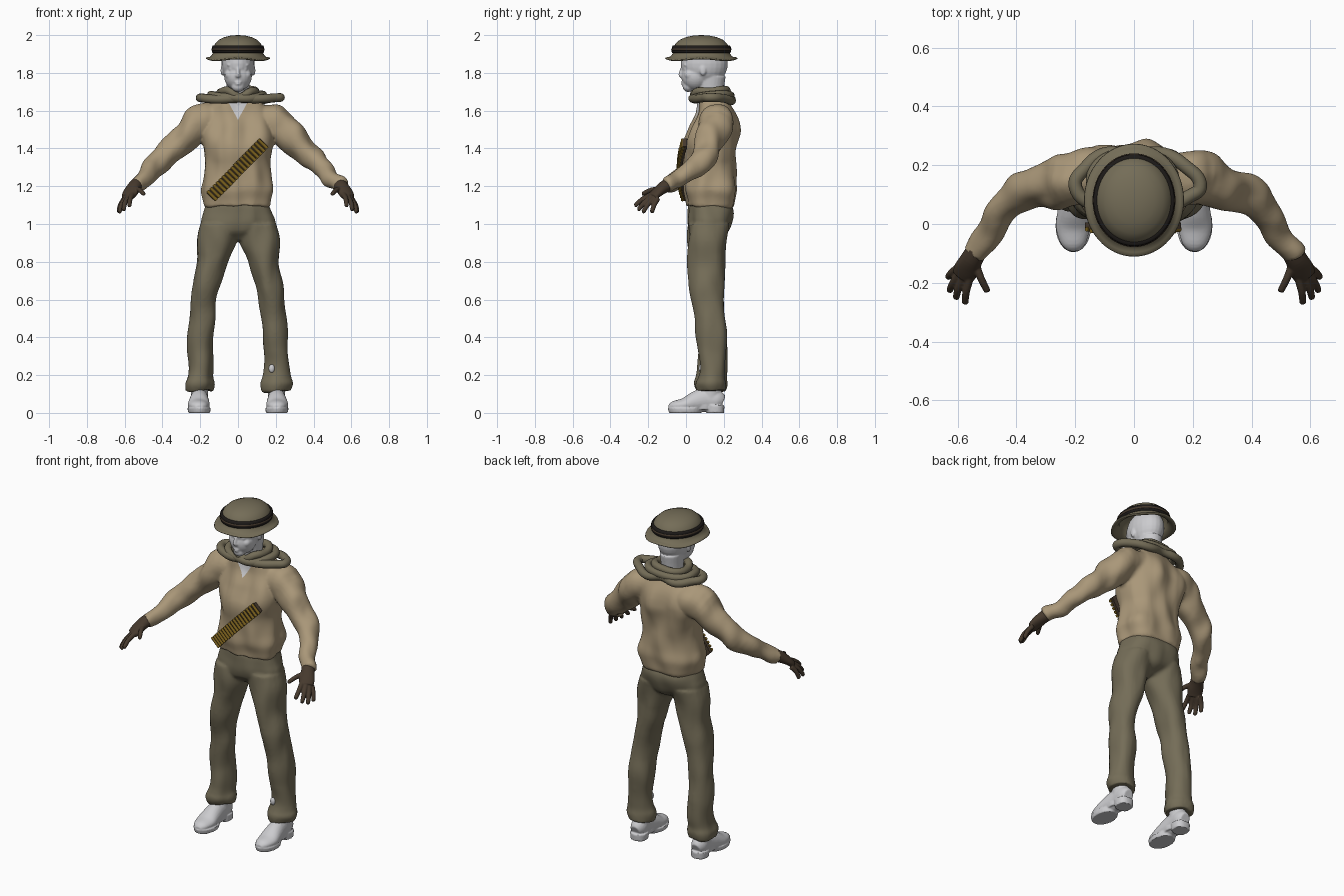
import bpy, bmesh, math
from mathutils import Vector, Matrix, noise

cube = bpy.data.objects.get("Cube")
if cube:
    bpy.data.objects.remove(cube)


def material(name, *rgb):
    m = bpy.data.materials.new(name)
    m.use_nodes = True
    m.diffuse_color = (*rgb, 1)
    m.node_tree.nodes["Principled BSDF"].inputs["Base Color"].default_value = (*rgb, 1)
    return m


TAN = material("tan cloth", .40, .31, .19)
OLIVE = material("olive cloth", .175, .152, .096)
GLOVE = material("dark brown leather", .062, .042, .027)
PALE = material("pale grey", .6, .6, .62)
BLACK = material("black band", .012, .01, .009)
BRASS = material("brass", .2, .12, .013)


def make(name, bm, mat):
    bmesh.ops.recalc_face_normals(bm, faces=bm.faces)
    me = bpy.data.meshes.new(name)
    bm.to_mesh(me)
    bm.free()
    ob = bpy.data.objects.new(name, me)
    bpy.context.collection.objects.link(ob)
    me.materials.append(mat)
    me.shade_smooth()
    return ob


def fuse(name, bm, mat, voxel, smooth=4, folds=0, freq=(11, 11, 6)):
    """Melt overlapping solids into one skin, then press soft folds into it."""
    ob = make(name, bm, mat)
    r = ob.modifiers.new("melt", 'REMESH')
    r.mode, r.voxel_size, r.use_smooth_shade = 'VOXEL', voxel, True
    s = ob.modifiers.new("soften", 'SMOOTH')
    s.factor, s.iterations = .5, smooth
    dg = bpy.context.evaluated_depsgraph_get()
    me = bpy.data.meshes.new_from_object(ob.evaluated_get(dg))
    ob.modifiers.clear()
    ob.data = me
    if not me.materials:
        me.materials.append(mat)
    if folds:
        shifts = [v.normal * folds * noise.noise([c * f for c, f in zip(v.co, freq)])
                  for v in me.vertices]
        for v, d in zip(me.vertices, shifts):
            v.co += d
    me.shade_smooth()
    return ob


def spline(st, steps):
    """Catmull-Rom through rows of numbers."""
    out = []
    for i in range(len(st) - 1):
        a, b, c, d = st[max(i - 1, 0)], st[i], st[i + 1], st[min(i + 2, len(st) - 1)]
        for k in range(steps):
            t = k / steps
            out.append([q + .5 * t * (r - p + t * (2*p - 5*q + 4*r - s + t * (3*(q - r) + s - p)))
                        for p, q, r, s in zip(a, b, c, d)])
    return out + [list(st[-1])]


def tube(bm, stations, side=1, flat=False, n=24, power=2, steps=4):
    """Closed tube through rows of x, y, z, radius a, radius b."""
    rows = spline(stations, steps)
    pts = [Vector((r[0] * side, r[1], r[2])) for r in rows]
    rings = []
    for i, (p, r) in enumerate(zip(pts, rows)):
        t = pts[min(i + 1, len(pts) - 1)] - pts[max(i - 1, 0)]
        m = Matrix() if flat else t.to_track_quat('Z', 'Y').to_matrix().to_4x4()
        ring = []
        for k in range(n):
            a = math.tau * k / n
            c, s = (math.copysign(abs(f(a)) ** (2 / power), f(a)) for f in (math.cos, math.sin))
            ring.append(bm.verts.new(p + m @ Vector((r[3] * c, r[4] * s, 0))))
        rings.append(ring)
    for lo, hi in zip(rings, rings[1:]):
        for k in range(n):
            bm.faces.new((lo[k], lo[k - 1], hi[k - 1], hi[k]))
    bm.faces.new(rings[0])
    bm.faces.new(rings[-1][::-1])


def ball(bm, at, size):
    bmesh.ops.create_uvsphere(bm, u_segments=24, v_segments=16, radius=1,
                              matrix=Matrix.LocRotScale(Vector(at), None, Vector(size)))


def lathe(name, profile, mat, wave=0):
    """Oval turned shape around the hat's axis."""
    bm = bmesh.new()
    n = 64
    rings = [[bm.verts.new((r * math.sin(math.tau * k / n), .081 + 1.13 * r * math.cos(math.tau * k / n),
                            z + (wave * math.cos(4 * math.tau * k / n) if r > .15 else 0)))
              for k in range(n)] for r, z in profile]
    for lo, hi in zip(rings, rings[1:]):
        for k in range(n):
            bm.faces.new((lo[k], lo[k - 1], hi[k - 1], hi[k]))
    bmesh.ops.remove_doubles(bm, verts=bm.verts, dist=.0001)
    return make(name, bm, mat)


# Shirt: torso and both sleeves in one skin
bm = bmesh.new()
tube(bm, [(0, .122, 1.09, .172, .122), (0, .125, 1.13, .178, .128), (0, .127, 1.18, .19, .138),
          (0, .127, 1.24, .176, .136), (0, .127, 1.32, .173, .138), (0, .13, 1.42, .185, .142),
          (0, .148, 1.5, .19, .13), (0, .155, 1.58, .165, .105), (0, .145, 1.64, .13, .085),
          (0, .135, 1.69, .07, .06)], flat=True, n=40, power=2.4)
for s in (1, -1):
    tube(bm, [(.08, .165, 1.565, .075, .075), (.2, .158, 1.535, .094, .094), (.265, .138, 1.475, .083, .083),
              (.345, .115, 1.395, .069, .069), (.418, .075, 1.325, .06, .06), (.478, -.01, 1.258, .052, .052),
              (.525, -.075, 1.22, .044, .044), (.545, -.105, 1.203, .042, .042)], side=s)
shirt = fuse("shirt", bm, TAN, .009, 4, .02)

# Open neck: a clean V of skin on the chest
shirt.data.materials.append(PALE)
bm = bmesh.new()
bm.from_mesh(shirt.data)
for s in (1, -1):
    chest = [f for f in bm.faces if f.calc_center_median().y < .12 and f.calc_center_median().z > 1.53]
    geom = chest + list({e for f in chest for e in f.edges}) + list({v for f in chest for v in f.verts})
    bmesh.ops.bisect_plane(bm, geom=geom, plane_co=(0, 0, 1.552), plane_no=(s, 0, -.55))
for f in bm.faces:
    c = f.calc_center_median()
    f.material_index = int(c.y < .13 and abs(c.x) < (c.z - 1.552) * .55)
bm.to_mesh(shirt.data)
bm.free()

# Trousers: hips and both legs in one skin
bm = bmesh.new()
tube(bm, [(0, .115, .915, .02, .05), (0, .118, .95, .15, .095), (0, .122, 1, .196, .113),
          (0, .127, 1.06, .183, .12), (0, .122, 1.1, .166, .113), (0, .122, 1.13, .16, .1)],
     flat=True, n=40, power=2.2)
for s in (1, -1):
    tube(bm, [(.1, .12, 1, .1, .108), (.114, .113, .91, .103, .105), (.138, .11, .8, .08, .102),
              (.161, .112, .7, .075, .095), (.18, .114, .6, .071, .087), (.19, .13, .5, .069, .078),
              (.198, .14, .4, .067, .076), (.203, .142, .25, .065, .074), (.206, .136, .19, .069, .077),
              (.207, .134, .155, .08, .085), (.205, .138, .115, .074, .077)], side=s, flat=True)
fuse("trousers", bm, OLIVE, .009, 3, .016)

# Small bare patch at the left shin
bm = bmesh.new()
ball(bm, (.178, .079, .235), (.016, .012, .022))
make("shin_patch", bm, PALE)

for s, label in ((1, "left"), (-1, "right")):
    # Gloves: palm, four fingers and thumb
    bm = bmesh.new()
    tube(bm, [(.532, -.085, 1.213, .036, .036), (.552, -.12, 1.193, .038, .032),
              (.57, -.155, 1.165, .043, .025), (.583, -.178, 1.143, .038, .02)], side=s)
    for base, tip in (((.558, -.178, 1.158), (.576, -.272, 1.096)), ((.58, -.18, 1.145), (.607, -.254, 1.074)),
                      ((.595, -.17, 1.135), (.629, -.229, 1.062)), ((.6, -.15, 1.135), (.634, -.182, 1.062)),
                      ((.545, -.12, 1.188), (.498, -.232, 1.16))):
        a, b = Vector(base), Vector(tip)
        mid = a.lerp(b, .55) + Vector((.003, 0, .008))
        tube(bm, [(*a, .015, .015), (*mid, .013, .013), (*a.lerp(b, .93), .0115, .0115),
                  (*b, .007, .007)], side=s, n=12)
    fuse(label + "_glove", bm, GLOVE, .004, 1)

    # Shoes: upper, ankle, sole, heel and laces
    bm = bmesh.new()
    tube(bm, [(.205, -.09, .028, .02, .012), (.206, -.065, .036, .043, .026), (.208, -.01, .042, .058, .037),
              (.206, .05, .058, .053, .056), (.204, .11, .07, .046, .064), (.203, .165, .066, .045, .055),
              (.203, .195, .055, .03, .035)], side=s)
    tube(bm, [(.204, .13, .07, .045, .055), (.204, .135, .16, .048, .052)], side=s, flat=True)
    tube(bm, [(.206, -.005, 0, .058, .085), (.206, -.005, .025, .062, .092)], side=s, flat=True)
    tube(bm, [(.203, .155, 0, .047, .046), (.203, .155, .04, .05, .049)], side=s, flat=True, power=2.4)
    tube(bm, [(.204, .09, .018, .044, .06), (.204, .09, .04, .046, .06)], side=s, flat=True)
    for i in range(4):
        y, z = .015 + i * .02, .088 + i * .012
        tube(bm, [(.175, y, z - .012, .005, .005), (.206, y, z + .002, .005, .005),
                  (.235, y, z - .012, .005, .005)], side=s, n=8)
    fuse(label + "_shoe", bm, PALE, .005, 1)

# Head: skull, jaw, features and neck
bm = bmesh.new()
ball(bm, (0, .097, 1.85), (.088, .125, .118))
ball(bm, (0, .05, 1.785), (.074, .075, .08))
ball(bm, (0, .012, 1.727), (.034, .03, .028))
ball(bm, (0, -.008, 1.751), (.023, .018, .007))
ball(bm, (0, -.008, 1.741), (.02, .018, .007))
ball(bm, (0, -.022, 1.784), (.016, .016, .01))
tube(bm, [(0, -.01, 1.84, .01, .012), (0, -.022, 1.81, .01, .013), (0, -.03, 1.786, .011, .012)], n=12)
for s in (1, -1):
    ball(bm, (s * .034, .002, 1.842), (.026, .016, .01))
    ball(bm, (s * .034, -.001, 1.82), (.016, .012, .008))
    ball(bm, (s * .04, .02, 1.79), (.03, .03, .028))
    ball(bm, (s * .084, .09, 1.813), (.008, .017, .028))
tube(bm, [(0, .135, 1.6, .07, .065), (0, .13, 1.68, .058, .066), (0, .13, 1.78, .066, .08)], flat=True)
fuse("head", bm, PALE, .005, 4)

# Hat: hollow crown with flared brim, and a band
lathe("hat", [(0, 2), (.035, 1.998), (.07, 1.99), (.1, 1.976), (.121, 1.955), (.131, 1.93), (.133, 1.905),
              (.138, 1.896), (.146, 1.886), (.157, 1.879), (.168, 1.876), (.17, 1.871), (.165, 1.867),
              (.152, 1.87), (.136, 1.882), (.126, 1.9), (.122, 1.93), (.09, 1.97), (0, 1.985)], OLIVE, .005)
lathe("hat_band", [(.126, 1.944), (.134, 1.944), (.138, 1.938), (.139, 1.913), (.136, 1.906), (.126, 1.906)], BLACK)
lathe("hat_band_strip", [(.136, 1.93), (.1405, 1.929), (.141, 1.92), (.136, 1.919)], GLOVE)


# Scarf: twisted rope loops round the neck
def rope(name, pts, r):
    cu = bpy.data.curves.new(name, 'CURVE')
    cu.dimensions, cu.bevel_depth, cu.bevel_resolution, cu.resolution_u = '3D', r, 4, 8
    sp = cu.splines.new('BEZIER')
    sp.bezier_points.add(len(pts) - 1)
    for b, p in zip(sp.bezier_points, pts):
        b.co = p
        b.handle_left_type = b.handle_right_type = 'AUTO'
    sp.use_cyclic_u = True
    cu.materials.append(OLIVE)
    bpy.context.collection.objects.link(bpy.data.objects.new(name, cu))


rope("scarf_outer_loop", [(0, .045, 1.665), (.1, .055, 1.662), (.19, .095, 1.668), (.225, .125, 1.67),
                          (.17, .2, 1.665), (.09, .24, 1.652), (0, .23, 1.665), (-.1, .238, 1.655),
                          (-.165, .19, 1.665), (-.2, .13, 1.668), (-.11, .055, 1.66)], .023)
rope("scarf_inner_loop", [(.01, .045, 1.672), (.065, .06, 1.7), (.092, .13, 1.7), (.07, .195, 1.71),
                          (0, .215, 1.705), (-.075, .195, 1.7), (-.09, .12, 1.695), (-.05, .055, 1.705)], .022)
rope("scarf_cross_loop", [(-.05, .045, 1.67), (.07, .045, 1.665), (.12, .1, 1.678), (.12, .19, 1.685),
                          (0, .235, 1.68), (-.12, .2, 1.68), (-.14, .12, 1.683), (-.11, .07, 1.675)], .022)

# Cartridge belt: links bent round the chest, each with a cartridge
slant = Matrix.Rotation(math.radians(-45.5), 4, 'Y')
links, shells = bmesh.new(), bmesh.new()
for i in range(18):
    along = (i - 8.5) * .0225
    place = Matrix.Translation((-.003 + along * .7, -.03 + 1.3 * (along * .7) ** 2, 1.287 + along * .713)) @ slant
    bmesh.ops.create_cube(links, size=1, matrix=place @ Matrix.Diagonal((.0235, .022, .06, 1)))
    bmesh.ops.create_cone(shells, cap_ends=True, segments=12, radius1=.0092, radius2=.008, depth=.069,
                          matrix=place @ Matrix.Translation((0, -.011, 0)))
make("belt_links", links, GLOVE).data.shade_flat()
make("cartridges", shells, BRASS).data.shade_flat()
